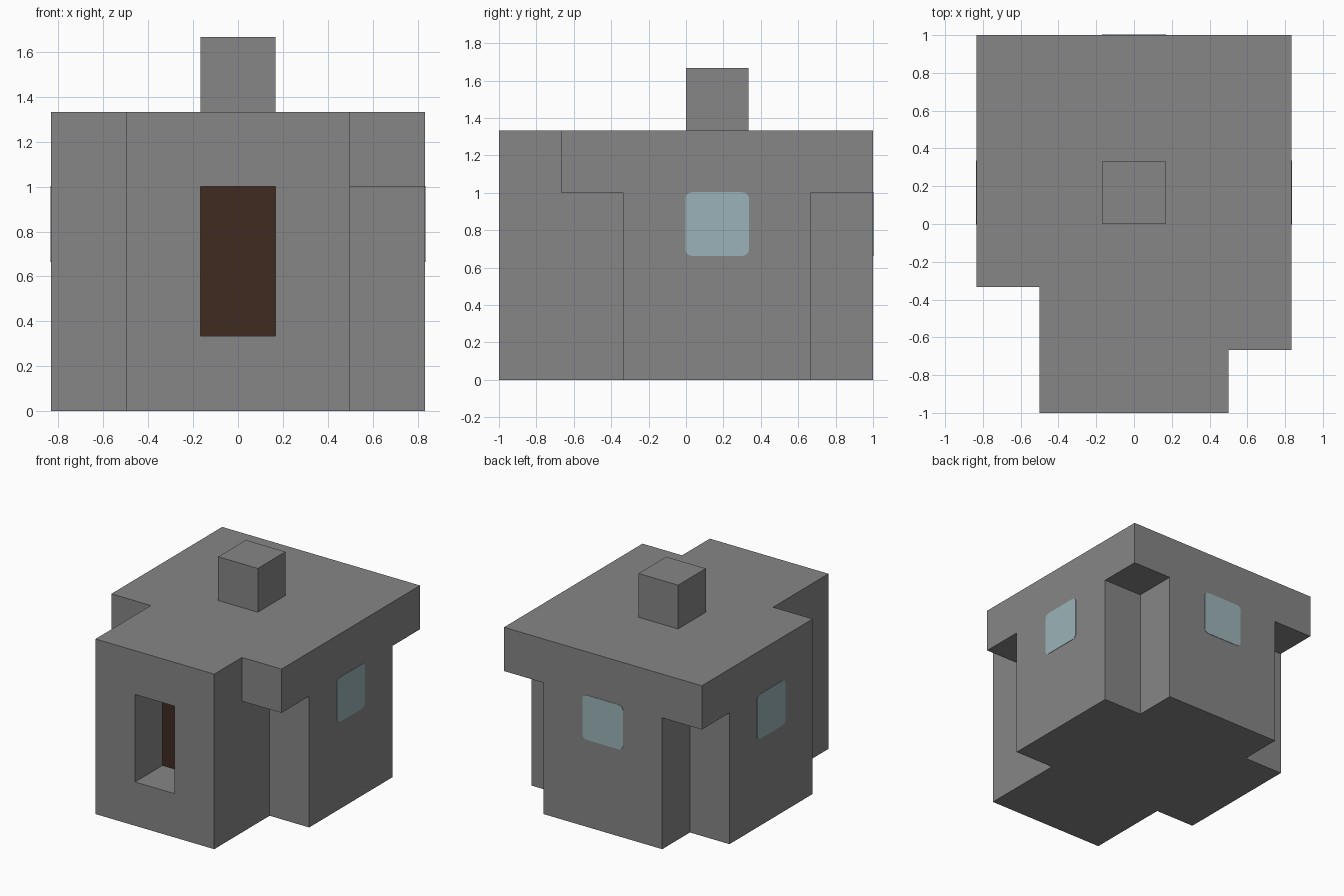
import bpy
import bmesh
from math import pi
from mathutils import Matrix, Vector

U = 1 / 3  # building module

default = bpy.data.objects.get("Cube")
if default:
    bpy.data.objects.remove(default, do_unlink=True)


def material(name, rgb):
    mat = bpy.data.materials.new(name)
    mat.use_nodes = True
    mat.diffuse_color = (*rgb, 1)
    mat.node_tree.nodes["Principled BSDF"].inputs["Base Color"].default_value = (*rgb, 1)
    return mat


STONE = material("grey stone", (0.24, 0.24, 0.24))
WOOD = material("dark brown wood", (0.051, 0.024, 0.015))
GLASS = material("pale blue glass", (0.33, 0.45, 0.48))


def finish(name, bm, mat):
    bmesh.ops.recalc_face_normals(bm, faces=bm.faces)
    mesh = bpy.data.meshes.new(name)
    bm.to_mesh(mesh)
    bm.free()
    mesh.materials.append(mat)
    obj = bpy.data.objects.new(name, mesh)
    bpy.context.collection.objects.link(obj)
    return obj


def prism(name, plan, z0, z1, mat):
    """Extrude a floor plan given in modules."""
    bm = bmesh.new()
    face = bm.faces.new([bm.verts.new((x * U, y * U, z0 * U)) for x, y in plan])
    top = bmesh.ops.extrude_face_region(bm, geom=[face])["geom"]
    bmesh.ops.translate(bm, vec=(0, 0, (z1 - z0) * U),
                        verts=[v for v in top if isinstance(v, bmesh.types.BMVert)])
    return finish(name, bm, mat)


def block(name, x0, x1, y0, y1, z0, z1, mat):
    return prism(name, [(x0, y0), (x1, y0), (x1, y1), (x0, y1)], z0, z1, mat)


def combine(target, other, operation):
    mod = target.modifiers.new(operation.title(), "BOOLEAN")
    mod.operation = operation
    mod.solver = "EXACT"
    mod.object = other
    bpy.context.view_layer.objects.active = target
    bpy.ops.object.modifier_apply(modifier=mod.name)
    bpy.data.objects.remove(other, do_unlink=True)


# Cross-shaped walls, running a little way up into the roof
half_plan = [(1.5, -3), (1.5, -1), (2.5, -1), (2.5, 2), (1.5, 2), (1.5, 3)]
walls_plan = half_plan + [(-x, y) for x, y in reversed(half_plan)]
house = prism("house_body", walls_plan, 0, 3.5, STONE)

# Flat roof with uneven front notches, and the full-height porch below it
roof_plan = [(1.5, -3), (1.5, -2), (2.5, -2), (2.5, 3),
             (-2.5, 3), (-2.5, -1), (-1.5, -1), (-1.5, -3)]
combine(house, prism("roof", roof_plan, 3, 4, STONE), "UNION")

# Recessed doorway
combine(house, block("doorway", -0.5, 0.5, -4, -2, 1, 3, STONE), "DIFFERENCE")
block("door", -0.5, 0.5, -2.012, -2, 1, 3, WOOD)

# Chimney
block("chimney", -0.5, 0.5, 0, 1, 4, 5, STONE)


def window(name, location, turn):
    """Thin pane with rounded corners, facing y before turning."""
    bm = bmesh.new()
    bmesh.ops.create_cube(bm, size=1, matrix=Matrix.Diagonal((0.34, 0.006, 0.34, 1)))
    corners = [e for e in bm.edges
               if abs((e.verts[0].co - e.verts[1].co).y) > 0.001]
    bmesh.ops.bevel(bm, geom=corners, offset=0.035, segments=4,
                    profile=0.5, affect="EDGES")
    bm.transform(Matrix.Translation(Vector(location) * U) @ Matrix.Rotation(turn, 4, "Z"))
    return finish(name, bm, GLASS)


# One window on each side and one at the back
window("left_window", (2.5, 0.5, 2.5), pi / 2)
window("right_window", (-2.5, 0.5, 2.5), pi / 2)
window("back_window", (0, 3, 2.5), 0)
